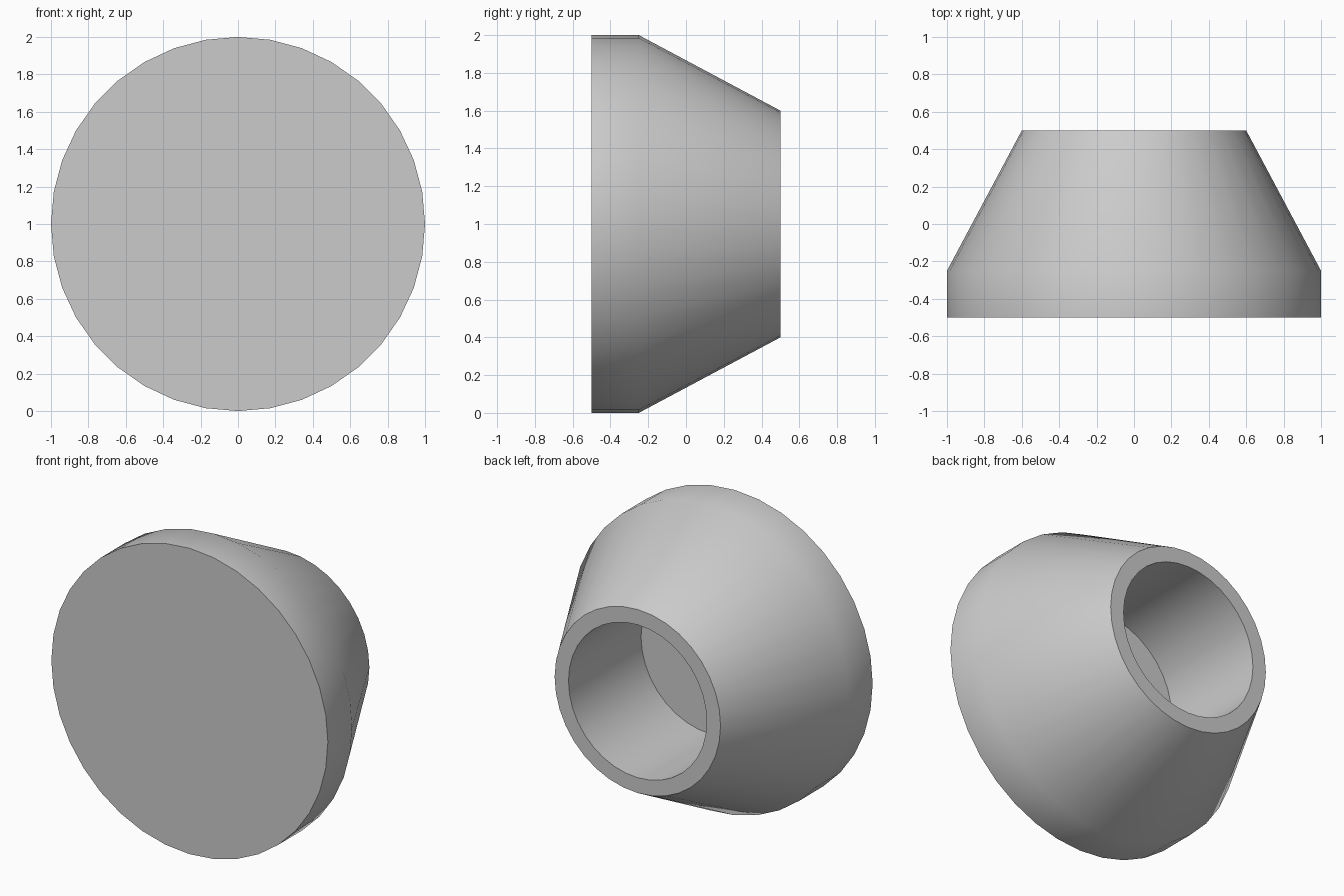
import bpy, bmesh
from math import sin, cos, tau, radians

cube = bpy.data.objects.get("Cube")
if cube:
    bpy.data.objects.remove(cube, do_unlink=True)

SIDES = 36
# Lathe profile (radius, y): front disc, rim band, cone, back lip, socket floor
PROFILE = [(1.0, -0.5), (1.0, -0.25), (0.6, 0.5), (0.5, 0.5), (0.5, -0.25)]

# Plain grey material
grey = bpy.data.materials.new("plain_grey")
grey.use_nodes = True
colour = (0.6, 0.6, 0.6, 1.0)
grey.diffuse_color = colour
grey.node_tree.nodes["Principled BSDF"].inputs["Base Color"].default_value = colour

# Tapered knob with a round socket in the back
bm = bmesh.new()
rings = []
for radius, y in PROFILE:
    rings.append([bm.verts.new((radius * sin(tau * i / SIDES), y,
                                1 + radius * cos(tau * i / SIDES)))
                  for i in range(SIDES)])
for a, b in zip(rings, rings[1:]):
    for i in range(SIDES):
        j = (i + 1) % SIDES
        bm.faces.new((a[i], a[j], b[j], b[i]))
bm.faces.new(rings[0])
bm.faces.new(rings[-1])
bmesh.ops.recalc_face_normals(bm, faces=bm.faces)

mesh = bpy.data.meshes.new("tapered_knob")
bm.to_mesh(mesh)
bm.free()
mesh.materials.append(grey)
knob = bpy.data.objects.new("tapered_knob", mesh)
bpy.context.collection.objects.link(knob)

# Smooth sides, sharp rims
bpy.ops.object.select_all(action="DESELECT")
knob.select_set(True)
bpy.context.view_layer.objects.active = knob
bpy.ops.object.shade_smooth_by_angle(angle=radians(40))
